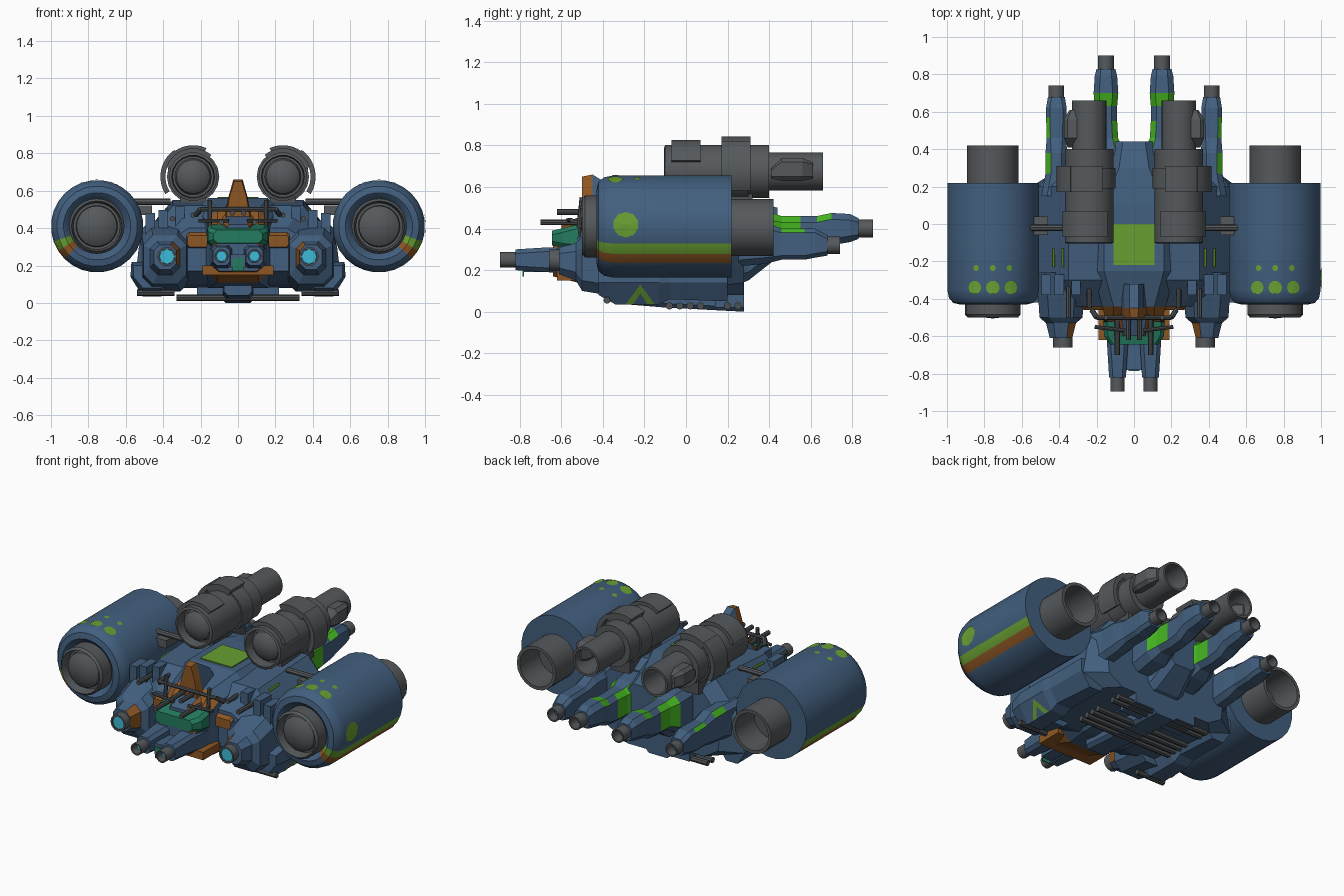
import bpy, bmesh, math
from mathutils import Vector

if "Cube" in bpy.data.objects:
    bpy.data.objects.remove(bpy.data.objects["Cube"])

COL = {"hull_blue": (.055, .115, .21), "gunmetal": (.092, .10, .106), "dark_steel": (.075, .08, .086),
       "leaf_green": (.14, .35, .032), "bright_green": (.06, .46, .015), "rust_orange": (.27, .095, .018),
       "teal_glass": (.017, .2, .115), "cyan_lens": (.045, .5, .68)}
MAT = {}
for n, c in COL.items():
    MAT[n] = bpy.data.materials.new(n)
    MAT[n].diffuse_color = (*c, 1)


def mesh(name, verts, faces, col, smooth=False):
    """col is a colour name or a rule(centre, normal) giving one."""
    bm = bmesh.new()
    vs = [bm.verts.new(v) for v in verts]
    for f in faces:
        bm.faces.new([vs[i] for i in f])
    bmesh.ops.remove_doubles(bm, verts=bm.verts[:], dist=1e-5)
    bmesh.ops.recalc_face_normals(bm, faces=bm.faces[:])
    me = bpy.data.meshes.new(name)
    slots = []
    for f in bm.faces:
        c = col if isinstance(col, str) else col(f.calc_center_median(), f.normal)
        if c not in slots:
            slots.append(c)
            me.materials.append(MAT[c])
        f.material_index = slots.index(c)
    bm.to_mesh(me)
    bm.free()
    ob = bpy.data.objects.new(name, me)
    bpy.context.collection.objects.link(ob)
    if smooth:
        bpy.ops.object.select_all(action='DESELECT')
        ob.select_set(True)
        bpy.context.view_layer.objects.active = ob
        bpy.ops.object.shade_smooth_by_angle(angle=math.radians(35))
    return ob


def lathe(name, prof, cx, cz, col, n=16, a0=0, s=1):
    """Turn (radius, y) points about a lengthwise axis."""
    v, f = [], []
    for r, y in prof:
        for i in range(n):
            a = a0 + 2 * math.pi * i / n
            v.append((s * (cx + r * math.cos(a)), y, cz + r * math.sin(a)))
    for k in range(len(prof) - 1):
        for i in range(n):
            j = (i + 1) % n
            q = [k * n + i, k * n + j, (k + 1) * n + j, (k + 1) * n + i]
            if prof[k][0] == 0:
                q = [k * n, q[2], q[3]]
            elif prof[k + 1][0] == 0:
                q = [q[0], q[1], (k + 1) * n]
            f.append(q)
    return mesh(name, v, f, col, True)


def tube(name, cx, cz, r, y0, y1, s=1, wall=.8, depth=.7, n=12):
    """Hollow nozzle, open at y1."""
    yd = y1 + (y0 - y1) * depth
    return lathe(name, [(0, y0), (r, y0), (r, y1), (r * wall, y1), (r * wall, yd), (0, yd)], cx, cz, "gunmetal", n, 0, s)


def loft(name, secs, cx, col, s=1):
    """Skin mirrored half profiles [(x, z) bottom to top] along y."""
    v, f = [], []
    for y, half in secs:
        v += [(s * (cx + x), y, z) for x, z in half + [(-x, z) for x, z in reversed(half)]]
    n = 2 * len(secs[0][1])
    for k in range(len(secs) - 1):
        for i in range(n):
            j = (i + 1) % n
            f.append((k * n + i, k * n + j, (k + 1) * n + j, (k + 1) * n + i))
    f += [tuple(range(n)), tuple(range((len(secs) - 1) * n, len(secs) * n))]
    return mesh(name, v, f, col)


def octo(w, z0, z1, c):
    return [(w - c, z0), (w, z0 + c), (w, z1 - c), (w - c, z1)]


def box(name, x0, x1, y0, y1, z0, z1, col, s=1):
    w = (x1 - x0) / 2
    return loft(name, [(y, [(w, z0), (w, z1)]) for y in (y0, y1)], (x0 + x1) / 2, col, s)


def rod(name, p, q, r, col="dark_steel", s=1, n=8):
    p, q = Vector((s * p[0], *p[1:])), Vector((s * q[0], *q[1:]))
    rot = (q - p).to_track_quat('Z', 'Y')
    v = [e + rot @ Vector((r * math.cos(2 * math.pi * i / n), r * math.sin(2 * math.pi * i / n), 0))
         for e in (p, q) for i in range(n)]
    f = [(i, (i + 1) % n, n + (i + 1) % n, n + i) for i in range(n)]
    return mesh(name, v, f + [tuple(range(n)), tuple(range(n, 2 * n))], col)


def clamp(name, cx, cz, r0, r1, d0, d1, y0, y1, s):
    """Curved band around part of a cannon."""
    v, f, n = [], [], 10
    for i in range(n + 1):
        a = math.radians(d0 + (d1 - d0) * i / n)
        v += [(s * (cx + r * math.cos(a)), y, cz + r * math.sin(a)) for r, y in ((r0, y0), (r1, y0), (r1, y1), (r0, y1))]
    for i in range(n):
        for k in range(4):
            m = (k + 1) % 4
            f.append((4 * i + k, 4 * i + m, 4 * i + 4 + m, 4 * i + 4 + k))
    return mesh(name, v, f + [(0, 1, 2, 3), tuple(4 * n + k for k in range(4))], "gunmetal", True)


def spot(name, deg, y, r, s, n=10):
    """Painted disc wrapped on the nacelle skin."""
    R, v = .2487, []
    for t, q in [(0, 0)] + [(2 * math.pi * i / n, r) for i in range(n)]:
        a = math.radians(deg) + q * math.cos(t) / R
        v.append((s * (.755 + R * math.cos(a)), y + q * math.sin(t), .41 + R * math.sin(a)))
    return mesh(name, v, [(0, 1 + i, 1 + (i + 1) % n) for i in range(n)], "leaf_green")


# main hull and central spine
loft("main_hull", [(-.44, [(.36, .17), (.45, .21), (.43, .30), (.26, .40)]),
                   (-.30, [(.40, .10), (.55, .13), (.53, .30), (.35, .52)]),
                   (.20, [(.40, .08), (.55, .13), (.51, .36), (.35, .55)]),
                   (.28, [(.32, .08), (.42, .14), (.44, .34), (.30, .50)])], 0, "hull_blue")
loft("central_spine", [(-.64, octo(.13, .17, .32, .03)), (-.52, octo(.15, .14, .42, .04)),
                       (-.44, octo(.17, .11, .50, .06)), (-.25, octo(.22, .08, .56, .06)),
                       (.10, octo(.22, .08, .56, .06)), (.30, octo(.12, .15, .54, .04)),
                       (.44, octo(.10, .26, .50, .04))], 0,
     lambda c, n: "rust_orange" if c.y < -.47 and (n.z > .3 or n.z < -.5) else "hull_blue")
box("roof_panel", -.11, .11, -.22, 0, .56, .567, "leaf_green")

# cockpit
loft("cockpit_glass", [(-.645, octo(.13, .32, .39, .02)), (-.60, octo(.16, .31, .40, .02)),
                       (-.52, octo(.165, .30, .42, .02))], 0, "teal_glass")
loft("cockpit_roof", [(-.60, octo(.06, .38, .42, .01)), (-.48, octo(.10, .36, .47, .03))], 0,
     lambda c, n: "rust_orange" if abs(n.x) > .3 else "hull_blue")
loft("crest", [(-.50, [(.07, .42), (.045, .57), (.02, .65)]), (-.45, [(.08, .42), (.05, .57), (.025, .66)]),
               (-.32, [(.08, .45), (.05, .55), (.025, .58)])], 0,
     lambda c, n: "rust_orange" if c.y < -.45 else "hull_blue")
box("chin_block", -.04, .04, -.78, -.5, .19, .26, "hull_blue")
box("chin_glass", -.03, .03, -.786, -.78, .17, .24, "teal_glass")
box("chin_underframe", -.19, .19, -.62, -.45, .15, .20, "rust_orange")
rod("cockpit_crossbar", (-.2, -.5, .5), (.2, -.5, .5), .012)

# belly keel, grilles
loft("belly_keel", [(-.34, octo(.075, .04, .2, .02)), (-.10, octo(.08, .02, .2, .02)), (.28, octo(.085, .0, .24, .02))],
     0, "hull_blue")
box("belly_plate", -.22, .22, .14, .28, .02, .12, "hull_blue")
for y in (-.08, -.03, .02, .07, .20, .25):
    rod("belly_slat", (-.33, y, .028), (.33, y, .028), .018)


def nacelle_rule(c, n):
    # stripe colours on the outer flank
    a = math.degrees(math.atan2(c.z - .41, abs(c.x) - .755))
    if c.y < .21 and -32 < a < -19.5:
        return "leaf_green"
    return "rust_orange" if c.y < .21 and -45 < a < -32 else "hull_blue"


for s, side in ((1, "right_"), (-1, "left_")):
    # side nacelle with intake, exhaust and painted spots
    lathe(side + "nacelle", [(.13, -.36), (.155, -.41), (.18, -.43), (.215, -.422), (.238, -.395), (.247, -.35),
                             (.247, -.1), (.247, .22), (.13, .22)], .753, .41, nacelle_rule, 28, math.radians(-45), s)
    lathe(side + "intake", [(.148, -.36), (.148, -.485), (.135, -.5), (.125, -.44), (.112, -.44), (.108, -.47),
                            (.07, -.497), (0, -.505)], .755, .41, "gunmetal", 24, 0, s)
    tube(side + "nacelle_exhaust", .755, .405, .137, .18, .42, s, .85, .8, 20)
    for deg, y, r in ((67, -.34, .037), (90, -.34, .037), (113, -.34, .037), (69, -.235, .016),
                      (90, -.235, .016), (111, -.235, .016)):
        spot(side + "spot", deg, y, r, s)
    if s > 0:
        spot(side + "flank_spot", 2, -.29, .062, s)
    rod(side + "nacelle_strut", (.36, -.02, .54), (.60, -.02, .54), .017, "gunmetal", s)
    box(side + "strut_block", .46, .56, -.06, .04, .47, .52, "gunmetal", s)

    # top cannon
    lathe(side + "cannon", [(0, -.105), (.06, -.095), (.09, -.07), (.098, -.04), (.11, -.04), (.115, -.105), (.13, -.1),
                            (.13, .4), (.092, .4), (.092, .66), (.078, .66), (.078, .45), (0, .45)],
          .24, .675, "gunmetal", 18, 0, s)
    clamp(side + "front_clamp", .24, .675, .12, .152, 20, 130, -.07, .07, s)
    clamp(side + "rear_clamp", .24, .675, .12, .168, 50, 115, .17, .31, s)
    clamp(side + "rear_clamp_arm", .24, .675, .148, .175, -32, 55, .17, .31, s)
    lathe(side + "cannon_ring", [(.12, .19), (.14, .19), (.14, .3), (.12, .3)], .24, .675, "gunmetal", 18, 0, s)
    loft(side + "cannon_fin", [(.41, octo(.03, .64, .69, .01)), (.46, octo(.05, .63, .74, .02)),
                               (.56, octo(.05, .63, .74, .02)), (.61, octo(.02, .64, .72, .01))], .325, "gunmetal", s)
    box(side + "cannon_mount", .17, .31, .0, .32, .48, .58, "dark_steel", s)

    # rear thrusters with bright patches
    loft(side + "inner_thruster", [(.18, octo(.10, .20, .50, .04)), (.40, octo(.09, .25, .48, .04)),
                                   (.46, octo(.065, .28, .46, .03)), (.55, octo(.06, .28, .46, .03)),
                                   (.63, octo(.06, .29, .46, .03)), (.70, octo(.066, .32, .475, .03)),
                                   (.79, octo(.06, .335, .47, .03)), (.83, octo(.05, .35, .45, .02))], .15,
         lambda c, n: "bright_green" if (.41 < c.y < .54 and n.z > -.2 and abs(n.x) > .3)
         or (.64 < c.y < .69 and n.z > .3) else "hull_blue", s)
    tube(side + "inner_nozzle", .15, .40, .043, .80, .90, s)
    loft(side + "outer_thruster", [(.15, octo(.08, .18, .44, .03)), (.27, octo(.058, .22, .43, .03)),
                                   (.38, octo(.058, .23, .43, .03)), (.46, octo(.052, .25, .40, .02)),
                                   (.57, octo(.055, .25, .40, .02)), (.62, octo(.055, .26, .40, .02)),
                                   (.68, octo(.045, .27, .37, .02))], .415,
         lambda c, n: "bright_green" if n.z > .2 and abs(c.x) > .43 and (.28 < c.y < .37 or .47 < c.y < .56)
         else "hull_blue", s)
    tube(side + "outer_nozzle", .415, .32, .042, .64, .74, s)

    # nose guns
    loft(side + "nose_gun", [(-.82, octo(.045, .2, .3, .02)), (-.66, octo(.055, .19, .31, .02)),
                             (-.50, octo(.065, .17, .31, .02))], .088, "hull_blue", s)
    tube(side + "nose_barrel", .088, .25, .038, -.78, -.895, s)
    rod(side + "nose_lens", (.088, -.84, .25), (.088, -.846, .25), .029, "cyan_lens", s)

    # shoulder pod with lamp
    loft(side + "shoulder_pod", [(-.61, octo(.06, .18, .31, .03)), (-.53, octo(.08, .15, .33, .04)),
                                 (-.50, octo(.115, .10, .36, .05)), (-.26, octo(.13, .06, .44, .05))], .39,
         lambda c, n: "rust_orange" if abs(c.x) < .37 and c.y < -.52 and n.z > -.1 and abs(n.x) > .3 else "hull_blue", s)
    tube(side + "pod_barrel", .38, .248, .052, -.58, -.66, s)
    rod(side + "pod_lens", (.38, -.645, .248), (.38, -.653, .248), .041, "cyan_lens", s)
    loft(side + "orange_brow", [(-.46, octo(.055, .30, .36, .01)), (-.40, octo(.075, .28, .41, .02))], .215,
         lambda c, n: "rust_orange" if n.y < -.5 or n.z > .5 else "hull_blue", s)

    # lower skirt with chevron on its sloping flank
    loft(side + "lower_skirt", [(-.42, [(.05, .08), (.10, .14), (.10, .20)]), (-.34, [(.05, .035), (.115, .14), (.11, .22)]),
                                (-.13, [(.05, .035), (.115, .14), (.11, .22)]), (-.08, [(.05, .06), (.10, .14), (.10, .22)]),
                                (.20, [(.04, .05), (.10, .14), (.10, .22)])], .46, "hull_blue", s)
    rod(side + "skirt_rod", (.34, -.38, .055), (.54, -.38, .055), .017, s=s)
    pts = [(-.29, 0), (-.22, 1), (-.15, 0), (-.185, 0), (-.22, .55), (-.255, 0)]
    mesh(side + "chevron", [(s * (.515 + .058 * t), y, .0355 + .095 * t) for y, t in pts],
         [(0, 1, 4, 5), (1, 2, 3, 4)], "leaf_green")

    # pipes, vents and frames
    for x, y0, y1, z in ((.09, -.70, -.47, .43), (.24, -.45, -.27, .47), (.35, -.50, -.27, .45), (.03, -.62, -.48, .48)):
        rod(side + "pipe", (x, y0, z), (x, y1, z), .014, s=s)
    rod(side + "crossbar_end", (.2, -.5, .5), (.225, -.46, .47), .014, s=s)
    rod(side + "frame_post", (.15, -.52, .36), (.15, -.5, .55), .012, s=s)
    rod(side + "frame_bar", (.05, -.57, .44), (.21, -.55, .44), .01, s=s)
    for x in (.31, .40, .47):
        box(side + "vent_block", x - .025, x + .025, -.38, -.27, .36, .54 - .24 * (x - .22), "hull_blue", s)
    # green ladder marks on the roof slope
    for x in (.38, .43):
        z = .53 - 1.2 * (x - .35)
        rod(side + "tick", (x, -.23, z), (x, -.13, z + .004), .008, "leaf_green", s, 6)

for m in bpy.data.materials:
    if m.users and not m.is_grease_pencil:
        m.use_nodes = True
        m.node_tree.nodes["Principled BSDF"].inputs["Base Color"].default_value = m.diffuse_color
